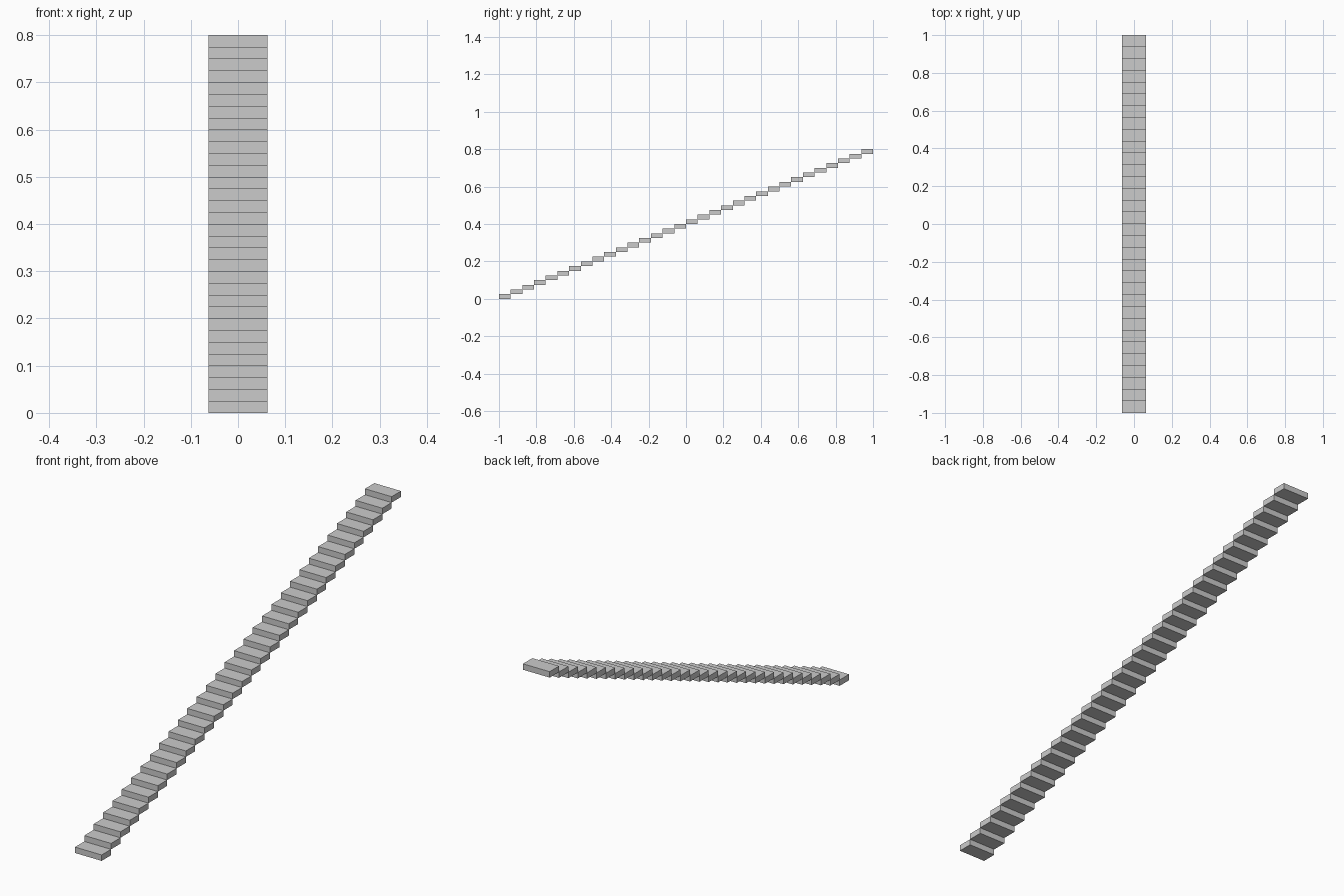
import bpy

if "Cube" in bpy.data.objects:
    bpy.data.objects.remove(bpy.data.objects["Cube"])

STEPS = 32
LENGTH, HEIGHT, WIDTH = 2.0, 0.8, 0.125
depth = LENGTH / STEPS
rise = HEIGHT / STEPS

# Bottom step
bpy.ops.mesh.primitive_cube_add(size=1, location=(0, -LENGTH / 2 + depth / 2, rise / 2))
stairs = bpy.context.object
stairs.name = "stair_steps"
stairs.scale = (WIDTH, depth, rise)
bpy.ops.object.transform_apply(location=False, rotation=False, scale=True)

# Repeat the step upward toward the back
array = stairs.modifiers.new("flight", 'ARRAY')
array.count = STEPS
array.use_relative_offset = False
array.use_constant_offset = True
array.constant_offset_displace = (0, depth, rise)
